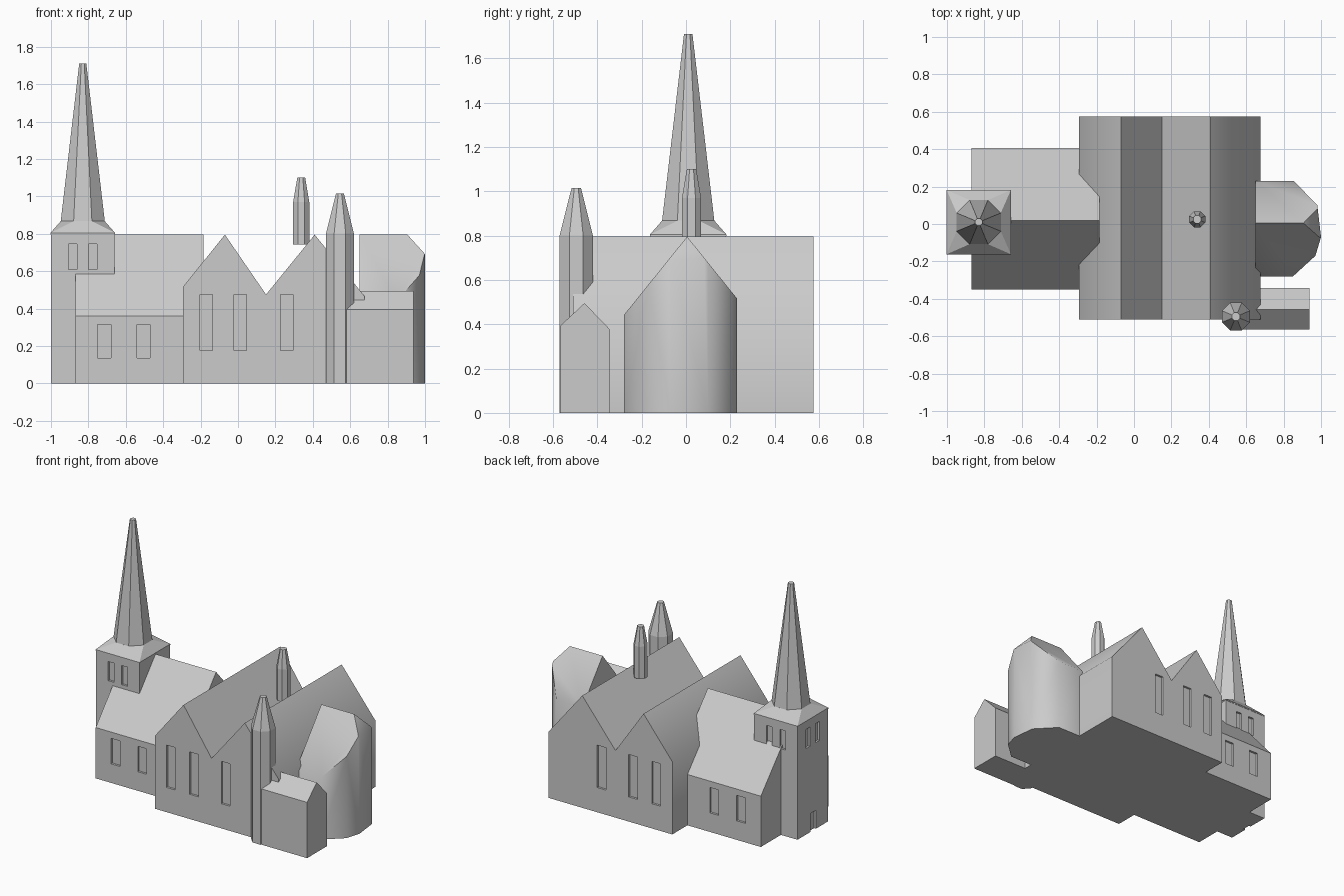
import bpy, bmesh, math
from mathutils import Vector

if "Cube" in bpy.data.objects:
    bpy.data.objects.remove(bpy.data.objects["Cube"])

stone = bpy.data.materials.new("light grey stone")
stone.diffuse_color = (0.6, 0.6, 0.6, 1)
stone.use_nodes = True
stone.node_tree.nodes["Principled BSDF"].inputs["Base Color"].default_value = stone.diffuse_color


def finish(name, bm, angle=None):
    bmesh.ops.recalc_face_normals(bm, faces=bm.faces[:])
    me = bpy.data.meshes.new(name)
    bm.to_mesh(me)
    bm.free()
    ob = bpy.data.objects.new(name, me)
    bpy.context.collection.objects.link(ob)
    me.materials.append(stone)
    if angle:
        smooth(ob, angle)
    return ob


def smooth(ob, angle):
    bpy.ops.object.select_all(action='DESELECT')
    ob.select_set(True)
    bpy.context.view_layer.objects.active = ob
    bpy.ops.object.shade_smooth_by_angle(angle=math.radians(angle))


def prism_bm(profile, axis, a, b):
    """Extrude a 2D profile along an axis from a to b."""
    put = {'x': lambda u, v, w: (w, u, v),
           'y': lambda u, v, w: (u, w, v),
           'z': lambda u, v, w: (u, v, w)}[axis]
    bm = bmesh.new()
    r0, r1 = ([bm.verts.new(put(u, v, w)) for u, v in profile] for w in (a, b))
    bm.faces.new(r0)
    bm.faces.new(r1)
    n = len(profile)
    for i in range(n):
        j = (i + 1) % n
        bm.faces.new((r0[i], r0[j], r1[j], r1[i]))
    return bm


def add_box(bm, x0, x1, y0, y1, z0, z1):
    vs = bmesh.ops.create_cube(bm, size=1)['verts']
    for v in vs:
        v.co = (x1 if v.co.x > 0 else x0, y1 if v.co.y > 0 else y0,
                z1 if v.co.z > 0 else z0)


def cut(ob, boxes):
    """Recess windows and doors into a part."""
    bm = bmesh.new()
    for b in boxes:
        add_box(bm, *b)
    cutter = finish("cutter", bm)
    cutter.hide_render = True
    mod = ob.modifiers.new("openings", 'BOOLEAN')
    mod.operation, mod.solver, mod.object = 'DIFFERENCE', 'EXACT', cutter
    bpy.context.view_layer.objects.active = ob
    bpy.ops.object.modifier_apply(modifier=mod.name)
    bpy.data.objects.remove(cutter)


def octagon(cx, cy, apothem, z):
    r = apothem / math.cos(math.pi / 8)
    return [(cx + r * math.cos(math.pi / 8 + i * math.pi / 4),
             cy + r * math.sin(math.pi / 8 + i * math.pi / 4), z) for i in range(8)]


def square(cx, cy, h, z):
    return [(cx + sx * h, cy + sy * h, z) for sx in (-1, 1) for sy in (-1, 1)]


def hull(name, points):
    bm = bmesh.new()
    for p in points:
        bm.verts.new(p)
    bmesh.ops.convex_hull(bm, input=bm.verts[:])
    bmesh.ops.dissolve_limit(bm, angle_limit=0.01, verts=bm.verts[:], edges=bm.edges[:])
    return finish(name, bm)


D = 0.015  # depth of the recesses

# Nave with pitched roof
y0, y1 = -0.35, 0.405
nave = finish("nave", prism_bm([(y0, 0), (y1, 0), (y1, 0.36), (0.02, 0.795), (y0, 0.36)],
                               'x', -0.87, -0.185))
cut(nave, [(x, x + 0.07, y - D, y + D, 0.135, 0.315)
           for x in (-0.75, -0.54) for y in (y0, y1)])

# Double-gabled transept
y0, y1 = -0.51, 0.575
transept = finish("transept", prism_bm(
    [(-0.295, 0), (0.675, 0), (0.675, 0.468), (0.41, 0.795), (0.15, 0.475),
     (-0.07, 0.795), (-0.295, 0.515)], 'y', y0, y1))
cut(transept, [(x, x + 0.068, y - D, y + D, 0.175, 0.475)
               for x in (-0.203, -0.022, 0.226) for y in (y0, y1)])
smooth(transept, 42)

# West tower with belfry windows and door
tx, ty, h = -0.83, 0.01, 0.17
bm = bmesh.new()
add_box(bm, tx - h, tx + h, ty - h, ty + h, 0, 0.8)
tower = finish("tower", bm)
boxes = [(tx - h - D, tx - h + D, -0.025, 0.035, -0.05, 0.13)]
for o in (-0.053, 0.053):
    for s in (-1, 1):
        boxes.append((tx + o - 0.022, tx + o + 0.022, ty + s * h - D, ty + s * h + D, 0.61, 0.745))
    boxes.append((tx - h - D, tx - h + D, ty + o - 0.022, ty + o + 0.022, 0.61, 0.745))
cut(tower, boxes)

# Tower skirt roof and spire
hull("spire_skirt", square(tx, ty, h + 0.002, 0.797) + square(tx, ty, h + 0.002, 0.805)
     + octagon(tx, ty, 0.118, 0.867))
hull("spire", octagon(tx, ty, 0.118, 0.865) + octagon(tx, ty, 0.019, 1.71))

# Stair turret and roof turret
for name, x, y, r, zs in (("stair_turret", 0.545, -0.495, 0.075, (0, 0.8, 1.015)),
                          ("roof_turret", 0.338, 0.025, 0.043, (0.742, 0.97, 1.1))):
    hull(name, octagon(x, y, r, zs[0]) + octagon(x, y, r, zs[1])
         + octagon(x, y, 0.021, zs[2]))

# Rounded apse: plan extruded, then sliced by two roof slopes and the hip
bm = prism_bm([(0.65, -0.28), (0.85, -0.28), (0.97, -0.17), (1.0, -0.07),
               (0.98, 0.10), (0.855, 0.23), (0.65, 0.23)], 'z', 0, 1)
ridge = Vector((0.906, 0.005, 0.795))
hip = (Vector((1.0, -0.07, 0.69)) - ridge).cross(Vector((0.98, 0.10, 0.70)) - ridge)
if hip.z < 0:
    hip.negate()
for normal in (Vector((0, -1.24, 1)), Vector((0, 1.24, 1)), hip):
    res = bmesh.ops.bisect_plane(bm, geom=bm.verts[:] + bm.edges[:] + bm.faces[:],
                                 plane_co=ridge, plane_no=normal.normalized(),
                                 clear_outer=True)
    edges = [e for e in bm.edges if e.is_boundary]
    bmesh.ops.holes_fill(bm, edges=edges, sides=0)
finish("apse", bm, 50)

# Small side annex
finish("annex", prism_bm([(-0.565, 0), (-0.342, 0), (-0.342, 0.375), (-0.458, 0.495),
                          (-0.565, 0.395)], 'x', 0.58, 0.937))
